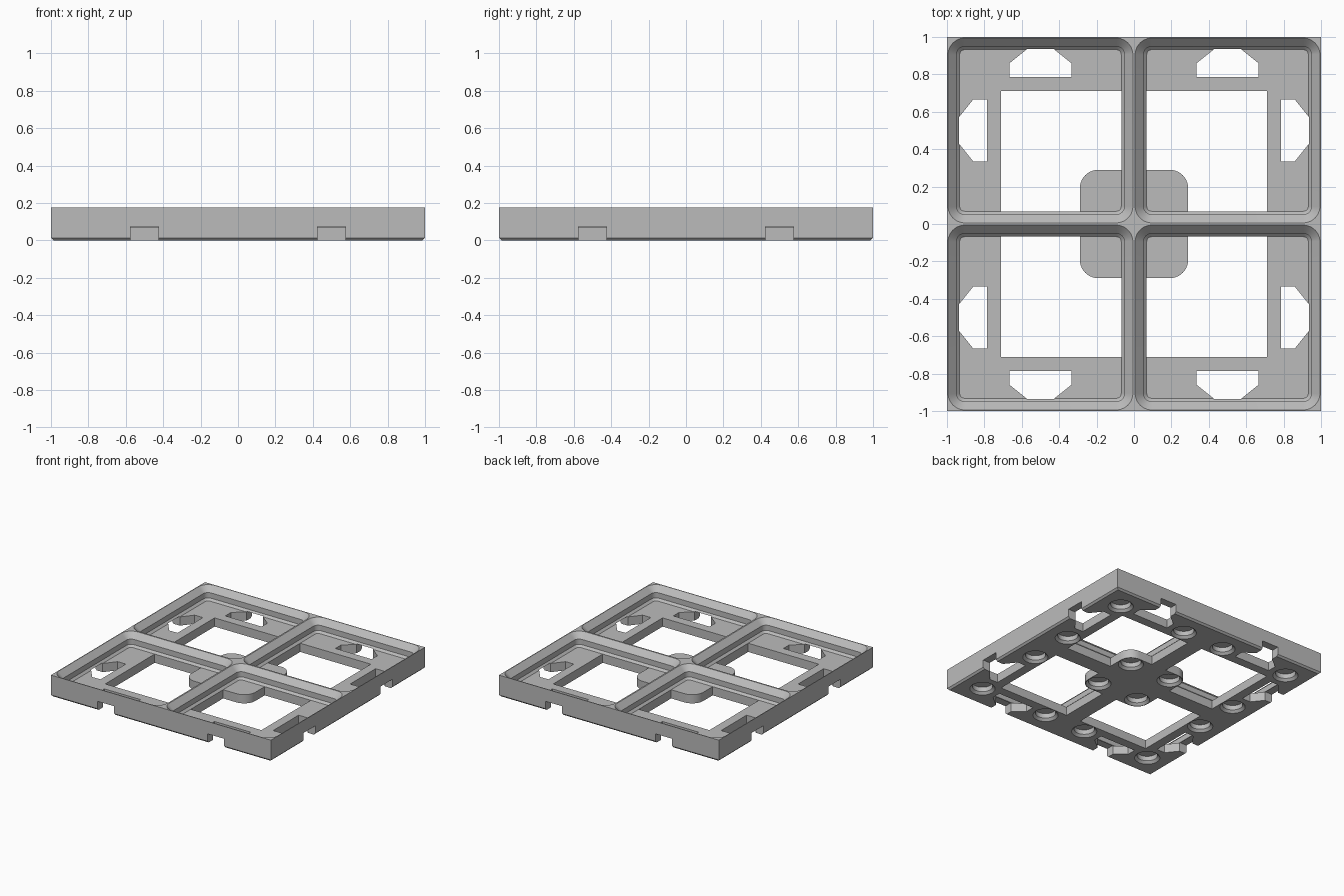
import bpy, bmesh
from math import cos, sin, pi

cube = bpy.data.objects.get("Cube")
if cube:
    bpy.data.objects.remove(cube, do_unlink=True)

TOP, FLOOR = 0.177, 0.0714
SIGNS = [(1, 1), (-1, 1), (-1, -1), (1, -1)]

grey = bpy.data.materials.new("plain grey")
grey.use_nodes = True
colour = (0.5, 0.5, 0.5, 1)
grey.diffuse_color = colour
grey.node_tree.nodes["Principled BSDF"].inputs["Base Color"].default_value = colour


def arc(cx, cy, r, start, end, steps=10):
    return [(cx + r * cos(start + (end - start) * i / steps),
             cy + r * sin(start + (end - start) * i / steps)) for i in range(steps + 1)]


def rounded_square(half, r):
    c = half - r
    pts = []
    for k, (sx, sy) in enumerate(SIGNS):
        pts += arc(sx * c, sy * c, r, k * pi / 2, (k + 1) * pi / 2)
    return pts


def square(h):
    return [(sx * h, sy * h) for sx, sy in SIGNS]


def loft(bm, rings):
    """Closed solid through a stack of (outline, z) rings."""
    loops = [[bm.verts.new((x, y, z)) for x, y in pts] for pts, z in rings]
    bm.faces.new(loops[0])
    bm.faces.new(loops[-1])
    for a, b in zip(loops, loops[1:]):
        for i in range(len(a)):
            j = (i + 1) % len(a)
            bm.faces.new((a[i], a[j], b[j], b[i]))


def make(name, solids):
    bm = bmesh.new()
    for rings in solids:
        loft(bm, rings)
    bmesh.ops.recalc_face_normals(bm, faces=bm.faces)
    mesh = bpy.data.meshes.new(name)
    bm.to_mesh(mesh)
    bm.free()
    mesh.materials.append(grey)
    ob = bpy.data.objects.new(name, mesh)
    bpy.context.collection.objects.link(ob)
    return ob


def moved(pts, dx, dy):
    return [(x + dx, y + dy) for x, y in pts]


# Solid slab with a chamfered bottom edge
plate = make("grid_baseplate", [[(square(0.986), 0), (square(1), 0.014), (square(1), TOP)]])

# Stepped pockets, one per cell: chamfer, straight wall, chamfer
profile = [(0.432, 0.027, FLOOR), (0.449, 0.044, FLOOR + 0.017),
           (0.449, 0.044, TOP - 0.045), (0.494, 0.089, TOP), (0.494, 0.089, TOP + 0.1)]
pockets = [[(moved(rounded_square(h, r), sx / 2, sy / 2), z) for h, r, z in profile]
           for sx, sy in SIGNS]

# Floor windows that leave a rounded centre pad and an outer frame
IN, PAD, OUT, R = 0.068, 0.29, 0.71, 0.1
window = ([(IN, OUT), (IN, PAD)] + arc(PAD - R, PAD - R, R, pi / 2, 0)
          + [(PAD, IN), (OUT, IN), (OUT, OUT)])
windows = [[([(x * sx, y * sy) for x, y in window], z) for z in (-0.1, FLOOR + 0.012)]
           for sx, sy in SIGNS]

# Clip slots around the rim, two per side
clip = [(-0.075, 1.1), (-0.075, 0.932), (-0.165, 0.86), (-0.165, 0.785),
        (0.165, 0.785), (0.165, 0.86), (0.075, 0.932), (0.075, 1.1)]
slots = []
for k in range(4):
    c, s = round(cos(k * pi / 2)), round(sin(k * pi / 2))
    for off in (-0.5, 0.5):
        pts = [(c * x - s * y, s * x + c * y) for x, y in moved(clip, off, 0)]
        slots.append([(pts, -0.1), (pts, 0.075)])

# Blind round holes with countersunk mouths in the underside
spots = (-0.81, -0.19, 0.19, 0.81)
holes = []
for hx in spots:
    for hy in spots:
        holes.append([(arc(hx, hy, r, 0, 2 * pi * 31 / 32, 31), z)
                      for r, z in ((0.1145, -0.019), (0.0765, 0.019), (0.0765, 0.057))])

# Cut each group out of the slab
bpy.context.view_layer.objects.active = plate
for name, solids in (("pocket_cutter", pockets), ("window_cutter", windows),
                     ("slot_cutter", slots), ("hole_cutter", holes)):
    cutter = make(name, solids)
    cutter.hide_render = True
    mod = plate.modifiers.new(name, "BOOLEAN")
    mod.operation = "DIFFERENCE"
    mod.solver = "EXACT"
    mod.object = cutter
    bpy.ops.object.modifier_apply(modifier=name)
    bpy.data.objects.remove(cutter, do_unlink=True)

for ob in bpy.context.selected_objects:
    ob.select_set(False)
plate.select_set(True)
bpy.ops.object.shade_smooth_by_angle(angle=pi / 6)
